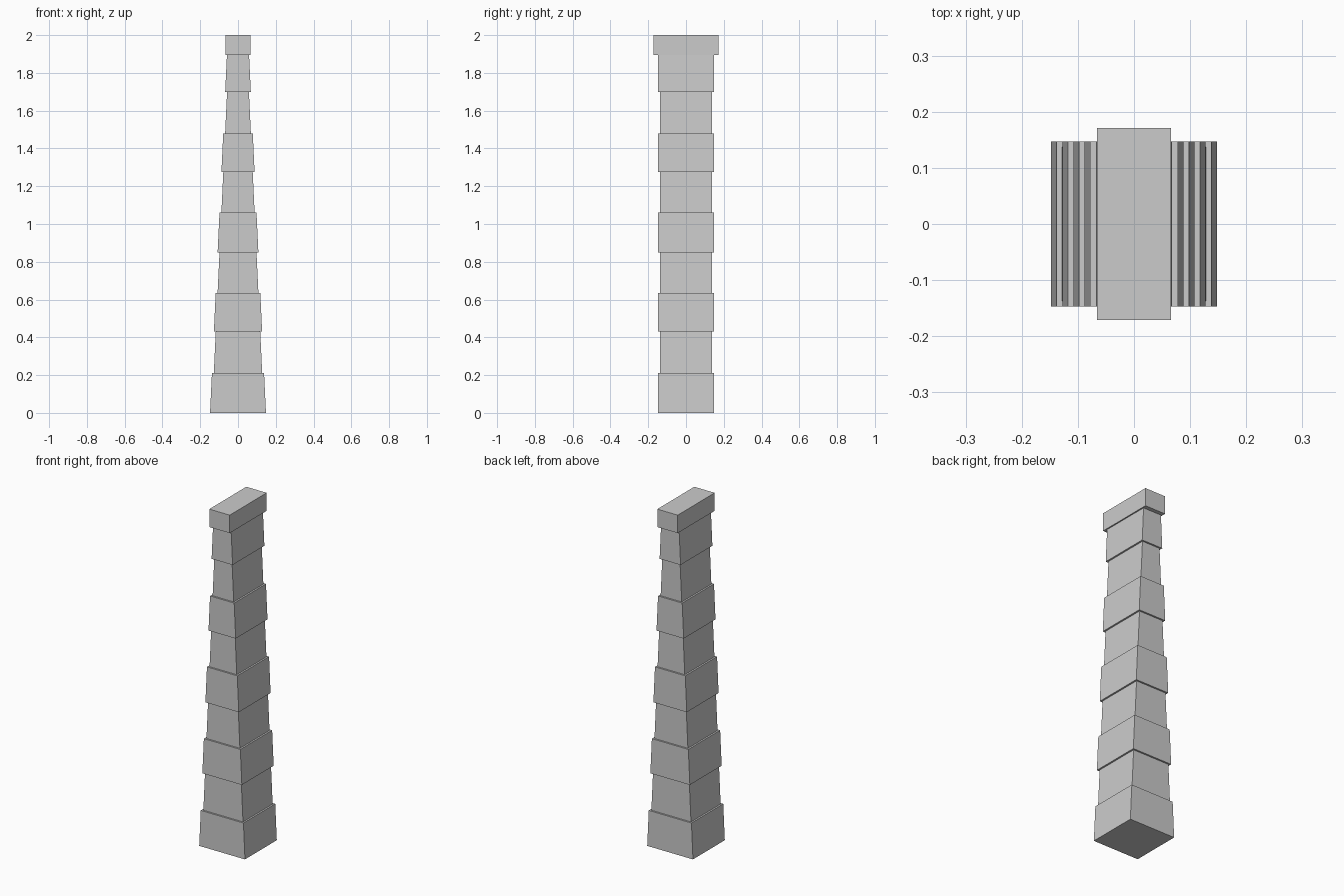
import bpy, bmesh

if "Cube" in bpy.data.objects:
    bpy.data.objects.remove(bpy.data.objects["Cube"])

LEVELS = [0, 0.21, 0.43, 0.635, 0.85, 1.06, 1.275, 1.48, 1.70, 1.895]


def half_width(z):
    return 0.148 - 0.0472 * z


def loft(name, rings):
    """Closed solid through rectangular rings (half x, half y, z)."""
    bm = bmesh.new()
    loops = [[bm.verts.new((sx * x, sy * y, z))
              for sx, sy in ((-1, -1), (1, -1), (1, 1), (-1, 1))]
             for x, y, z in rings]
    for a, b in zip(loops, loops[1:]):
        for i in range(4):
            j = (i + 1) % 4
            bm.faces.new((a[i], a[j], b[j], b[i]))
    bm.faces.new(loops[0][::-1])
    bm.faces.new(loops[-1])
    bmesh.ops.recalc_face_normals(bm, faces=bm.faces)
    mesh = bpy.data.meshes.new(name)
    bm.to_mesh(mesh)
    bm.free()
    obj = bpy.data.objects.new(name, mesh)
    bpy.context.collection.objects.link(obj)
    return obj


# Tapered shaft: alternating proud and recessed stone courses
rings = []
for i, (z0, z1) in enumerate(zip(LEVELS, LEVELS[1:])):
    inset = 0.01 * (i % 2)
    for z in (z0, z1):
        rings.append((half_width(z) - inset, 0.147 - inset, z))
loft("pillar_shaft", rings)

# Overhanging cap block
loft("pillar_cap", [(0.066, 0.171, 1.895), (0.066, 0.171, 2.0)])
